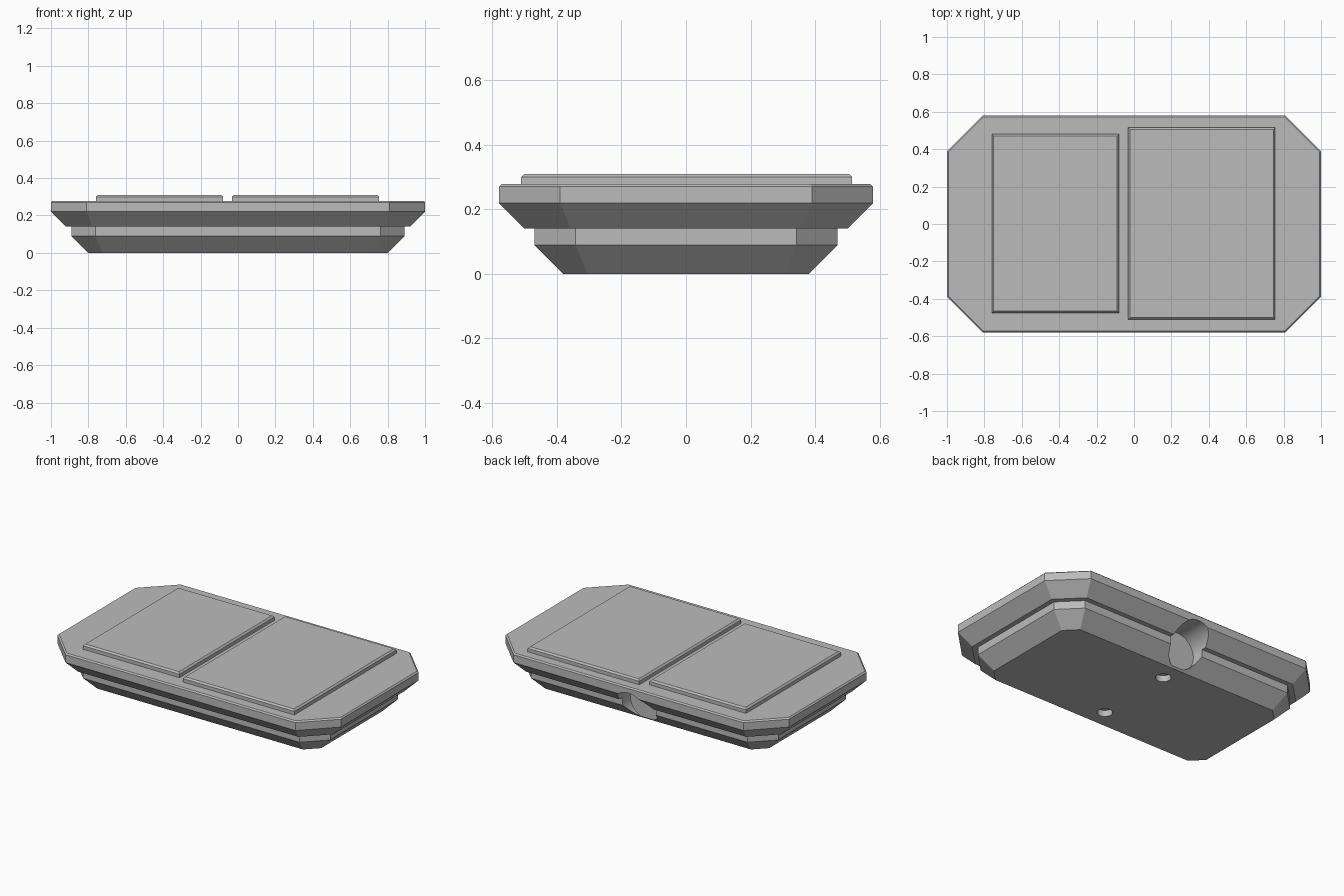
import bpy, bmesh, math
from mathutils import Matrix

cube = bpy.data.objects.get("Cube")
if cube:
    bpy.data.objects.remove(cube, do_unlink=True)

grey = bpy.data.materials.new("plain_grey")
grey.use_nodes = True
colour = (0.5, 0.5, 0.5, 1)
grey.diffuse_color = colour
grey.node_tree.nodes["Principled BSDF"].inputs["Base Color"].default_value = colour


def finish(bm, name):
    bmesh.ops.recalc_face_normals(bm, faces=bm.faces)
    mesh = bpy.data.meshes.new(name)
    bm.to_mesh(mesh)
    bm.free()
    mesh.materials.append(grey)
    obj = bpy.data.objects.new(name, mesh)
    bpy.context.collection.objects.link(obj)
    return obj


def outline(hx, hy, cut):
    """Rectangle with corners cut off at 45 degrees, anticlockwise."""
    if not cut:
        return [(hx, -hy), (hx, hy), (-hx, hy), (-hx, -hy)]
    quarter = [(hx, hy - cut), (hx - cut, hy)]
    half = quarter + [(-x, y) for x, y in reversed(quarter)]
    return half + [(-x, -y) for x, y in half]


def loft(name, rings, centre=(0, 0)):
    """Join stacked outlines, each given as (half x, half y, corner cut, z)."""
    bm = bmesh.new()
    loops = [[bm.verts.new((x + centre[0], y + centre[1], z))
              for x, y in outline(hx, hy, cut)] for hx, hy, cut, z in rings]
    for low, high in zip(loops, loops[1:]):
        n = len(low)
        for i in range(n):
            j = (i + 1) % n
            bm.faces.new((low[i], low[j], high[j], high[i]))
    bm.faces.new(loops[0])
    bm.faces.new(loops[-1])
    return finish(bm, name)


def cylinder(name, radius, depth, centre, turn=0):
    bm = bmesh.new()
    place = Matrix.Translation(centre) @ Matrix.Rotation(turn, 4, 'X')
    bmesh.ops.create_cone(bm, cap_ends=True, segments=48, radius1=radius,
                          radius2=radius, depth=depth, matrix=place)
    return finish(bm, name)


# Stepped body: lower hull, ledge, flared upper hull, thin bevelled rim
body = loft("body", [
    (0.80, 0.38, 0.075, 0), (0.89, 0.47, 0.128, 0.09),
    (0.89, 0.47, 0.128, 0.14), (0.92, 0.50, 0.143, 0.14),
    (1.0, 0.58, 0.19, 0.22), (1.0, 0.58, 0.19, 0.27),
    (0.992, 0.572, 0.187, 0.278)])

# Round recess in the back and two small sockets underneath
cutters = [cylinder("back_recess_cutter", 0.12, 0.4, (0, 0.59, 0.122), math.pi / 2)]
for side in (-1, 1):
    cutters.append(cylinder("socket_cutter", 0.045, 0.08, (0, side * 0.262, 0)))
bpy.context.view_layer.objects.active = body
for cutter in cutters:
    cutter.hide_render = True
    mod = body.modifiers.new("cut", 'BOOLEAN')
    mod.operation = 'DIFFERENCE'
    mod.solver = 'EXACT'
    mod.object = cutter
    bpy.ops.object.modifier_apply(modifier=mod.name)
for cutter in cutters:
    bpy.data.objects.remove(cutter, do_unlink=True)

# Two raised top panels with bevelled edges
for name, hx, hy, centre in (("small_top_panel", 0.34, 0.478, (-0.42, 0.003)),
                             ("large_top_panel", 0.393, 0.513, (0.362, 0.002))):
    loft(name, [(hx, hy, 0, 0.272), (hx, hy, 0, 0.30),
                (hx - 0.01, hy - 0.01, 0, 0.31)], centre)

# Smooth only the round recess walls
bpy.ops.object.select_all(action='DESELECT')
body.select_set(True)
bpy.ops.object.shade_smooth_by_angle(angle=math.radians(15))
